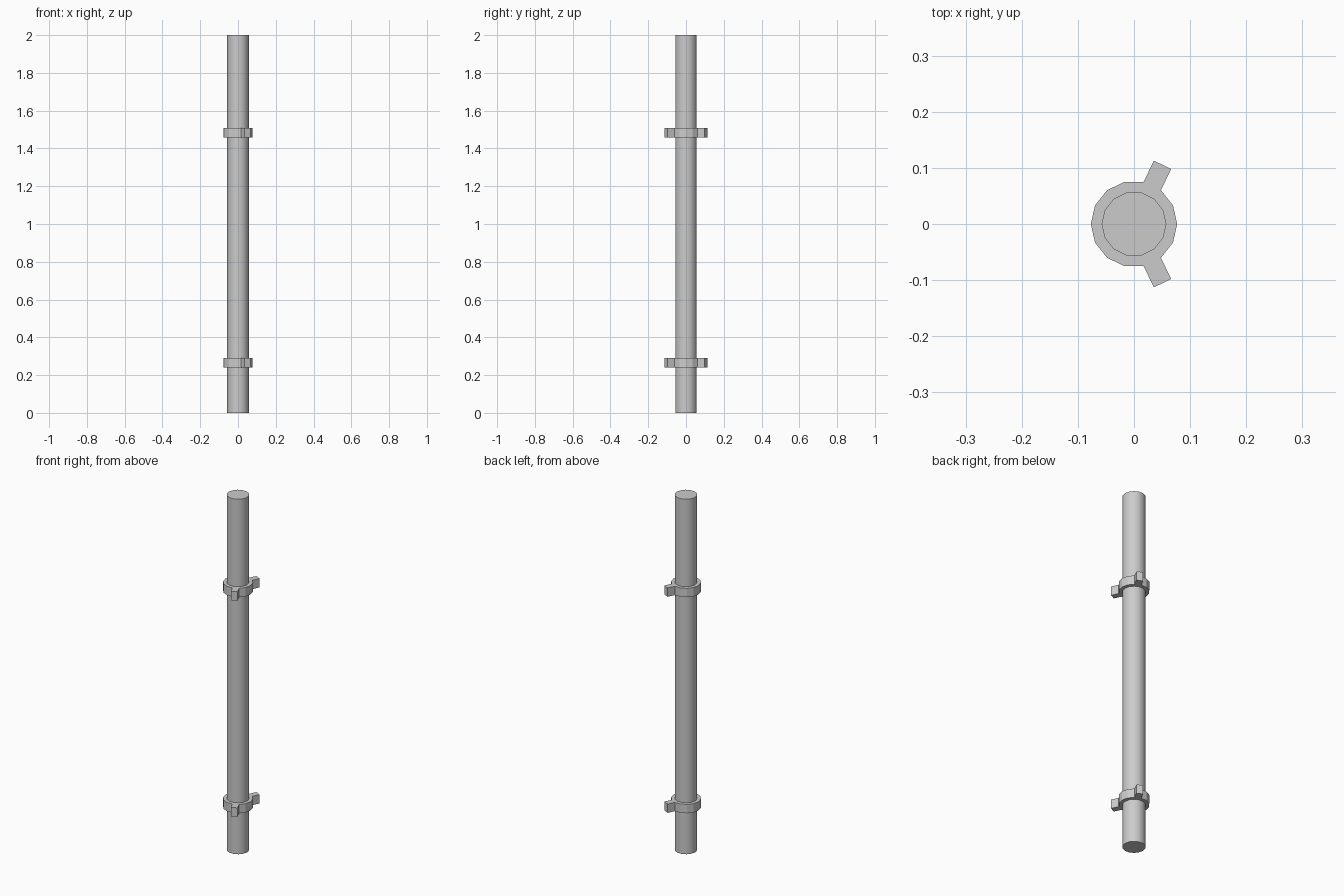
import bpy, bmesh, math

if "Cube" in bpy.data.objects:
    bpy.data.objects.remove(bpy.data.objects["Cube"])

SIDES = 14
STEP = 2 * math.pi / SIDES


def make_object(name, bm):
    bmesh.ops.recalc_face_normals(bm, faces=bm.faces)
    mesh = bpy.data.meshes.new(name)
    bm.to_mesh(mesh)
    bm.free()
    obj = bpy.data.objects.new(name, mesh)
    bpy.context.collection.objects.link(obj)
    return obj


def circle(bm, radius, z):
    return [bm.verts.new((radius * math.cos(i * STEP), radius * math.sin(i * STEP), z))
            for i in range(SIDES)]


def pole(radius, height):
    bm = bmesh.new()
    low, high = circle(bm, radius, 0), circle(bm, radius, height)
    bm.faces.new(low)
    bm.faces.new(high)
    for i in range(SIDES):
        j = (i + 1) % SIDES
        face = bm.faces.new((low[i], low[j], high[j], high[i]))
        face.smooth = True
    return make_object("pole", bm)


def clamp(name, inner, outer, z0, z1, tab_length):
    bm = bmesh.new()
    # collar: square-section ring around the pole
    loops = [circle(bm, r, z) for r, z in
             ((inner, z0), (outer, z0), (outer, z1), (inner, z1))]
    walls = []
    for k in range(4):
        a, b = loops[k], loops[(k + 1) % 4]
        for i in range(SIDES):
            j = (i + 1) % SIDES
            face = bm.faces.new((a[i], a[j], b[j], b[i]))
            if k == 1:
                walls.append(face)
    bmesh.ops.recalc_face_normals(bm, faces=bm.faces)
    # two tabs pulled straight out of mirrored side faces
    for i in (2, SIDES - 3):
        wall = walls[i]
        push = wall.normal * tab_length
        result = bmesh.ops.extrude_discrete_faces(bm, faces=[wall])
        bmesh.ops.translate(bm, vec=push, verts=result["faces"][0].verts)
    return make_object(name, bm)


pole(0.0577, 2.0)
clamp("lower_clamp", 0.0565, 0.077, 0.24, 0.29, 0.042)
clamp("upper_clamp", 0.0565, 0.077, 1.457, 1.507, 0.042)
